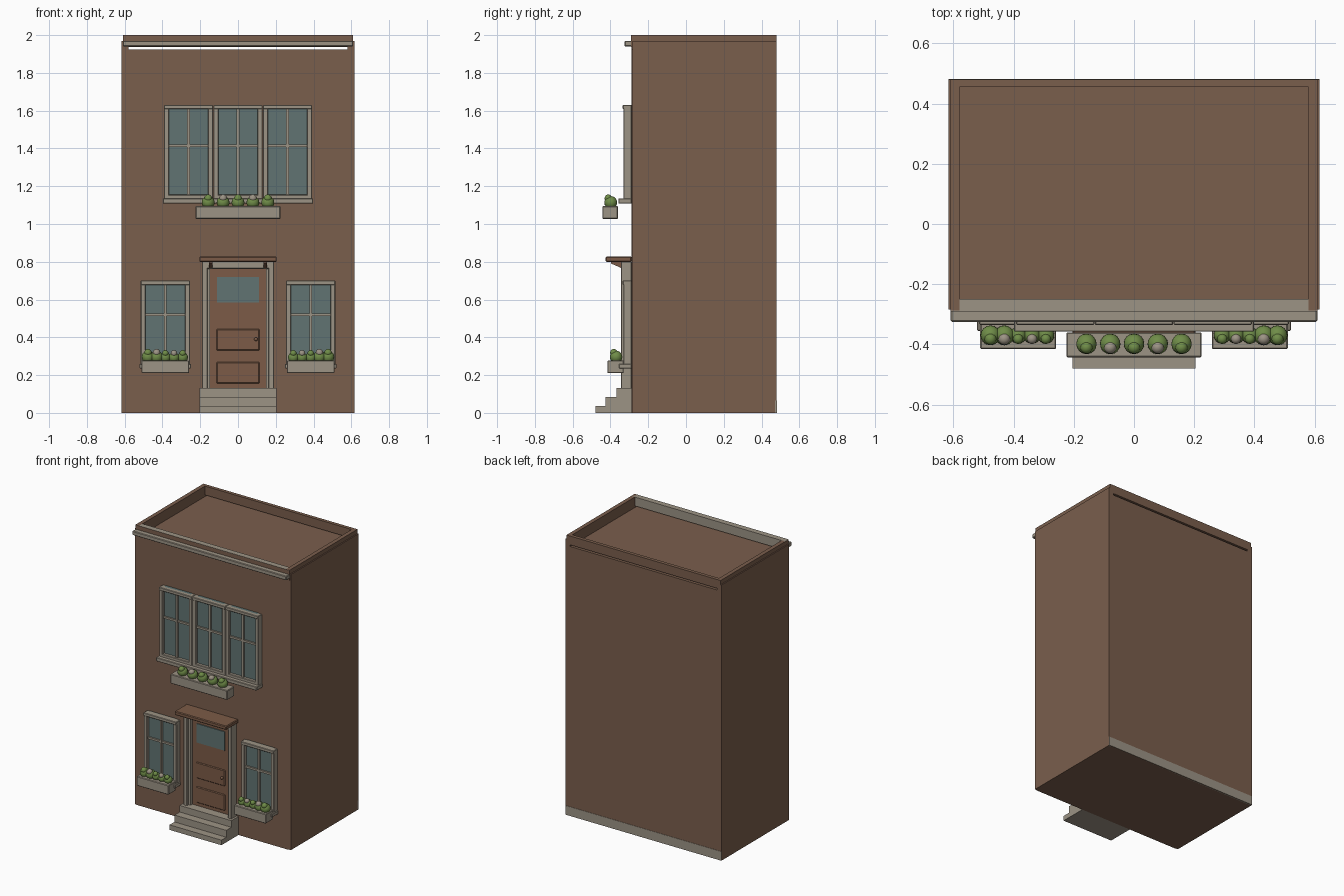
import bpy, bmesh
from mathutils import Vector

cube = bpy.data.objects.get("Cube")
if cube:
    bpy.data.objects.remove(cube, do_unlink=True)


def material(name, rgb):
    m = bpy.data.materials.new(name)
    m.use_nodes = True
    m.diffuse_color = (*rgb, 1)
    bsdf = next(n for n in m.node_tree.nodes if n.type == 'BSDF_PRINCIPLED')
    bsdf.inputs["Base Color"].default_value = (*rgb, 1)
    return m


BRICK = material("brick brown", (0.195, 0.112, 0.073))
STONE = material("stone beige", (0.335, 0.295, 0.235))
GLASS = material("window glass", (0.12, 0.175, 0.17))
LEAF = material("leaf green", (0.16, 0.265, 0.065))
WOOD = material("door wood", (0.2, 0.105, 0.063))


def finish(name, bm, *mats):
    me = bpy.data.meshes.new(name)
    bm.to_mesh(me)
    bm.free()
    for m in mats:
        me.materials.append(m)
    ob = bpy.data.objects.new(name, me)
    bpy.context.collection.objects.link(ob)
    return ob


def box(name, x, y, z, *mats, bevel=0):
    """Box spanning the (low, high) pairs x, y and z."""
    bm = bmesh.new()
    bmesh.ops.create_cube(bm, size=1)
    lo, hi = (Vector(v) for v in zip(x, y, z))
    for v in bm.verts:
        v.co = (lo + hi) / 2 + v.co * (hi - lo)
    ob = finish(name, bm, *mats)
    if bevel:
        b = ob.modifiers.new("edge", 'BEVEL')
        b.width, b.segments = bevel, 1
    return ob


def ball(name, loc, r, mat):
    bm = bmesh.new()
    bmesh.ops.create_uvsphere(bm, u_segments=16, v_segments=10, radius=r)
    for f in bm.faces:
        f.smooth = True
    finish(name, bm, mat).location = loc


def extrude_x(name, profile, x, mat):
    """Extrude a (y, z) profile from x[0] to x[1]."""
    bm = bmesh.new()
    face = bm.faces.new([bm.verts.new((x[0], y, z)) for y, z in profile])
    ext = bmesh.ops.extrude_face_region(bm, geom=[face])
    for v in ext['geom']:
        if isinstance(v, bmesh.types.BMVert):
            v.co.x = x[1]
    bmesh.ops.recalc_face_normals(bm, faces=bm.faces[:])
    return finish(name, bm, mat)


FRONT, BACK, ROOF = -0.288, 0.48, 1.925

# Walls; the lowest strip of the back is stone
box("main_walls", (-0.6, 0.6), (FRONT, BACK), (0, ROOF), BRICK)
box("back_foundation", (-0.617, 0.617), (BACK - 0.01, BACK + 0.002), (0, 0.065), STONE)
for s, side in ((1, "left"), (-1, "right")):
    box(side + "_wall", sorted((s * 0.6, s * 0.617)), (FRONT + 0.004, BACK), (0, 1.97), BRICK)
    box(side + "_parapet", sorted((s * 0.58, s * 0.609)), (FRONT, BACK), (ROOF, 2), BRICK)

# Front and back parapets, raised above a narrow slit
box("back_parapet", (-0.609, 0.609), (0.455, BACK), (1.937, 2), BRICK)
front = box("front_parapet", (-0.609, 0.609), (FRONT - 0.002, -0.25), (1.937, 2), BRICK, STONE)
for f in front.data.polygons:
    if f.normal.z > 0.5 or f.normal.y > 0.5:
        f.material_index = 1
box("parapet_coping", (-0.609, 0.609), (-0.29, -0.25), (1.996, 2), STONE)
box("cornice", (-0.609, 0.609), (-0.325, -0.285), (1.94, 1.97), STONE, bevel=0.004)


def window(name, cx, z0, z1, rail, half=0.13):
    """Framed window with a cross of glazing bars."""
    y = (-0.33, FRONT)
    inner = half - 0.026
    box(name + "_glass", (cx - inner, cx + inner), (-0.308, FRONT), (z0, z1), GLASS)
    for s in (-1, 1):
        box(name + "_jamb", sorted((cx + s * inner, cx + s * half)), y, (z0, z1), STONE, bevel=0.003)
    box(name + "_head", (cx - half, cx + half), (-0.335, FRONT), (z1 - 0.022, z1), STONE, bevel=0.003)
    box(name + "_foot", (cx - half, cx + half), y, (z0, z0 + 0.025), STONE, bevel=0.003)
    box(name + "_upright_bar", (cx - 0.007, cx + 0.007), (-0.322, -0.3), (z0, z1), STONE)
    box(name + "_cross_bar", (cx - inner, cx + inner), (-0.32, -0.3), (rail - 0.007, rail + 0.007), STONE)


def planter(name, x, y, z, plants):
    """Flower box; plants are (x, radius) pairs with a bloom on each."""
    box(name, x, y, z, STONE, bevel=0.004)
    for i, (px, r) in enumerate(plants):
        py = (y[0] + y[1]) / 2 + 0.003
        ball(name + "_bush", (px, py, z[1] + r * 0.55), r, LEAF)
        ball(name + "_bloom", (px, py - 0.012, z[1] + r * 0.55 + 0.022), r * 0.6,
             STONE if i % 2 else LEAF)


# Upper triple window
for i in (-1, 0, 1):
    window("upper_window", i * 0.262, 1.13, 1.63, 1.415)
box("upper_sill", (-0.398, 0.398), (-0.358, FRONT), (1.108, 1.135), STONE, bevel=0.003)
planter("upper_planter", (-0.225, 0.225), (-0.443, -0.36), (1.027, 1.095),
        [(i * 0.079, 0.034) for i in range(-2, 3)])

# Lower windows with planters
for s, side in ((1, "left"), (-1, "right")):
    cx = s * 0.385
    window(side + "_window", cx, 0.25, 0.7, 0.52)
    box(side + "_sill", (cx - 0.136, cx + 0.136), (-0.355, FRONT), (0.235, 0.26), STONE, bevel=0.003)
    planter(side + "_planter", (cx - 0.126, cx + 0.126), (-0.416, -0.33), (0.21, 0.278),
            [(cx + s * (0.092 - i * 0.046), 0.033 if i < 2 else 0.028) for i in range(5)])

# Door with glass, panels and knob
box("door", (-0.158, 0.158), (-0.304, FRONT), (0.12, 0.765), WOOD)
box("door_glass", (-0.112, 0.112), (-0.31, -0.3), (0.585, 0.72), GLASS)
for z in ((0.33, 0.445), (0.155, 0.27)):
    box("door_panel", (-0.114, 0.114), (-0.311, -0.3), z, WOOD, bevel=0.005)
ball("door_knob", (0.095, -0.318, 0.39), 0.01, WOOD)

# Door surround
for s in (-1, 1):
    box("door_pilaster", sorted((s * 0.162, s * 0.19)), (-0.345, FRONT), (0.12, 0.77), STONE, bevel=0.003)
    box("door_jamb", sorted((s * 0.148, s * 0.165)), (-0.325, FRONT), (0.12, 0.77), STONE)
    extrude_x("canopy_bracket", [(-0.4, 0.803), (-0.395, 0.79), (-0.345, 0.768), (-0.3, 0.765), (-0.3, 0.803)],
              (s * 0.145 - 0.009, s * 0.145 + 0.009), WOOD)
box("door_lintel", (-0.19, 0.19), (-0.345, FRONT), (0.763, 0.802), STONE, bevel=0.003)
box("door_canopy", (-0.205, 0.205), (-0.425, FRONT), (0.8, 0.828), WOOD, bevel=0.005)

# Steps
extrude_x("front_steps", [(FRONT, 0), (-0.48, 0), (-0.48, 0.036), (-0.425, 0.036), (-0.425, 0.085),
                          (-0.367, 0.085), (-0.367, 0.132), (FRONT, 0.132)], (-0.205, 0.205), STONE)
